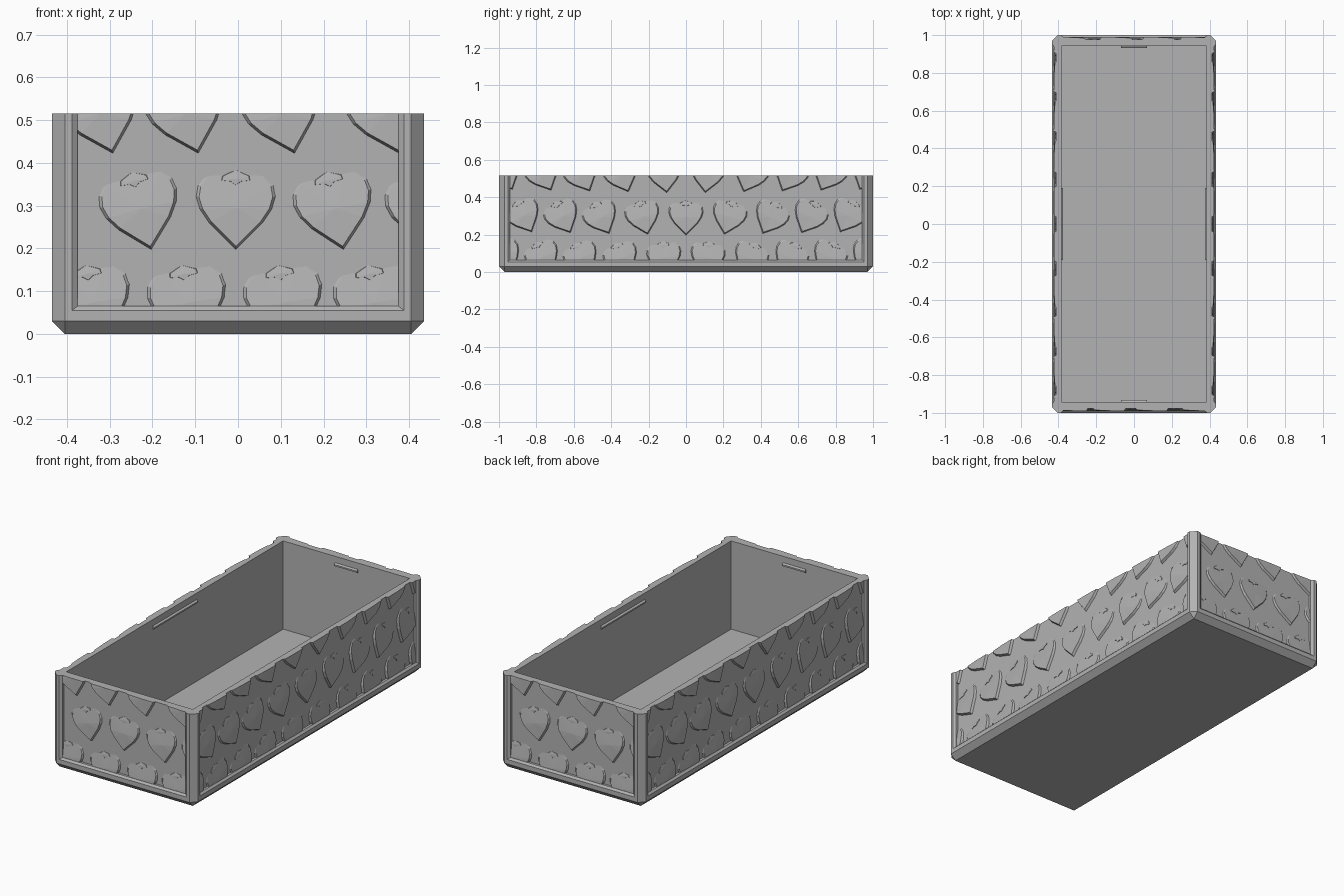
import bpy, bmesh, math
from mathutils import Matrix, Vector

cube = bpy.data.objects.get("Cube")
if cube:
    bpy.data.objects.remove(cube, do_unlink=True)

HX, HY, H = 0.435, 1.0, 0.515      # outer half sizes and height
CH = 0.03                          # corner and base chamfer
RECESS = 0.023                     # depth of the side panels
SILL = 0.065                       # lower edge of the panels

grey = bpy.data.materials.new("plain_grey")
grey.use_nodes = True
grey.diffuse_color = (0.45, 0.45, 0.45, 1)
grey.node_tree.nodes["Principled BSDF"].inputs["Base Color"].default_value = (0.45, 0.45, 0.45, 1)


def add_object(name, bm):
    bmesh.ops.recalc_face_normals(bm, faces=bm.faces)
    mesh = bpy.data.meshes.new(name)
    bm.to_mesh(mesh)
    bm.free()
    mesh.materials.append(grey)
    ob = bpy.data.objects.new(name, mesh)
    bpy.context.collection.objects.link(ob)
    return ob


def hull(name, points):
    bm = bmesh.new()
    for p in points:
        bm.verts.new(p)
    res = bmesh.ops.convex_hull(bm, input=bm.verts)
    bmesh.ops.dissolve_limit(bm, angle_limit=0.01, verts=bm.verts, edges=bm.edges)
    return add_object(name, bm)


def rect(hx, hy, z):
    return [(sx * hx, sy * hy, z) for sx in (-1, 1) for sy in (-1, 1)]


def cut(target, cutters):
    for c in cutters:
        c.hide_render = True
        mod = target.modifiers.new("cut", "BOOLEAN")
        mod.operation, mod.solver, mod.object = "DIFFERENCE", "EXACT", c
    bpy.context.view_layer.update()
    deps = bpy.context.evaluated_depsgraph_get()
    mesh = bpy.data.meshes.new_from_object(target.evaluated_get(deps))
    target.modifiers.clear()
    target.data = mesh
    for c in cutters:
        bpy.data.objects.remove(c, do_unlink=True)


def side_frame(k):
    """Rotation, distance to the face and half width for side k (0 is the front)."""
    far, half = (HY, HX) if k % 2 == 0 else (HX, HY)
    return Matrix.Rotation(k * math.pi / 2, 4, "Z"), far, half


def pocket(name, k, outer, inner):
    """Cutter between two open-topped windows, each (depth, margin, sill)."""
    rot, far, half = side_frame(k)
    pts = []
    for depth, margin, sill in (outer, inner):
        for u in (-half + margin, half - margin):
            pts += [rot @ Vector((u, depth - far, z)) for z in (sill, H + 0.1)]
    return hull(name, pts)


# Tray body with chamfered corners and base
shell = rect(HX - CH, HY - CH, 0)
for z in (CH, H):
    shell += rect(HX, HY - CH, z) + rect(HX - CH, HY, z)
body = hull("tray_body", shell)

cutters = [hull("cavity", rect(0.385, 0.942, 0.03) + rect(0.385, 0.942, 1))]
for k in range(4):
    cutters.append(pocket("bevel_cutter", k, (-0.01, 0.034, 0.045), (0.01, 0.06, SILL)))
    cutters.append(pocket("panel_cutter", k, (0.005, 0.06, SILL), (RECESS, 0.06, SILL)))
cut(body, cutters)

# Relief shapes: right halves of the outlines, from the lower tip up
HEART = [(0, 0), (0.03, 0.03), (0.058, 0.058), (0.078, 0.088), (0.086, 0.115),
         (0.082, 0.14), (0.065, 0.162), (0.042, 0.168), (0.018, 0.16), (0, 0.145)]
PLEAT = [(0, 0.143), (0.012, 0.152), (0.032, 0.154), (0.03, 0.164), (0, 0.178)]


def relief(bm, half, centre_v, thick, fade_from, fade_to, place):
    """Raised shape with sloped edges, sinking into the panel towards its top."""
    outline = half + [(-u, v) for u, v in reversed(half) if u > 0]

    def height(v):
        return thick * min(1, (fade_to - v) / (fade_to - fade_from))

    low, high = [], []
    for u, v in outline:
        low.append(bm.verts.new(place(u * 1.1, centre_v + (v - centre_v) * 1.1, -0.002)))
        high.append(bm.verts.new(place(u, v, height(v))))
    mid = bm.verts.new(place(0, centre_v, height(centre_v) + 0.001))
    n = len(outline)
    for i in range(n):
        j = (i + 1) % n
        bm.faces.new((low[i], low[j], high[j], high[i]))
        bm.faces.new((high[i], high[j], mid))
    bm.faces.new(low)


def clip(bm, co, no):
    bmesh.ops.bisect_plane(bm, geom=bm.verts[:] + bm.edges[:] + bm.faces[:], dist=1e-5,
                           plane_co=co, plane_no=no, clear_outer=True)
    bmesh.ops.holes_fill(bm, edges=[e for e in bm.edges if e.is_boundary], sides=0)


# Heart layouts as (position, tip height, lean in degrees)
ROWS = (-0.015, 0.205, 0.43)
end_layout = [(u, ROWS[0], 10) for u in (-0.325, -0.1, 0.125, 0.335)]
end_layout += [(-0.205, ROWS[1], 14), (-0.005, ROWS[1], 0), (0.245, ROWS[1], 12), (0.46, ROWS[1], 12)]
end_layout += [(u, ROWS[2], 16) for u in (-0.295, -0.095, 0.13, 0.375)]
long_layout = []
for row, tip in enumerate(ROWS):
    for i in range(9 + (row != 1)):
        u = 0.207 * (i - (4 if row == 1 else 4.5))
        lean = -math.copysign(min(26, 70 * abs(u)), u)
        long_layout.append((u, tip + 0.02 * abs(u), lean))

SIDES = ("front", "left", "back", "right")
for k, side in enumerate(SIDES):
    rot, far, half = side_frame(k)
    bm = bmesh.new()
    for u0, z0, lean in (long_layout if k % 2 else end_layout):
        c, s = math.cos(math.radians(lean)), math.sin(math.radians(lean))

        def place(u, v, h):
            return (u0 + u * c - v * s, RECESS - far - h, z0 + u * s + v * c)

        relief(bm, HEART, 0.09, 0.013, 0.075, 0.165, place)
        relief(bm, PLEAT, 0.158, 0.005, 0.15, 0.178, place)
    # Trim the pattern to its window
    edge = half - 0.06
    clip(bm, (edge, 0, 0), (1, 0, 0))
    clip(bm, (-edge, 0, 0), (-1, 0, 0))
    clip(bm, (0, 0, SILL), (0, 0, -1))
    clip(bm, (0, 0, H), (0, 0, 1))
    bm.transform(rot)
    add_object(side + "_heart_relief", bm)

    # Small catch rib inside the rim
    wall = 0.385 if k % 2 else 0.942
    length = 0.19 if k % 2 else 0.07
    pts = []
    for u in (-length, length):
        for d, z in ((-0.004, 0.458), (0.01, 0.466), (0.01, 0.474), (-0.004, 0.482)):
            pts.append(rot @ Vector((u, d - wall, z)))
    hull(side + "_catch_rib", pts)
